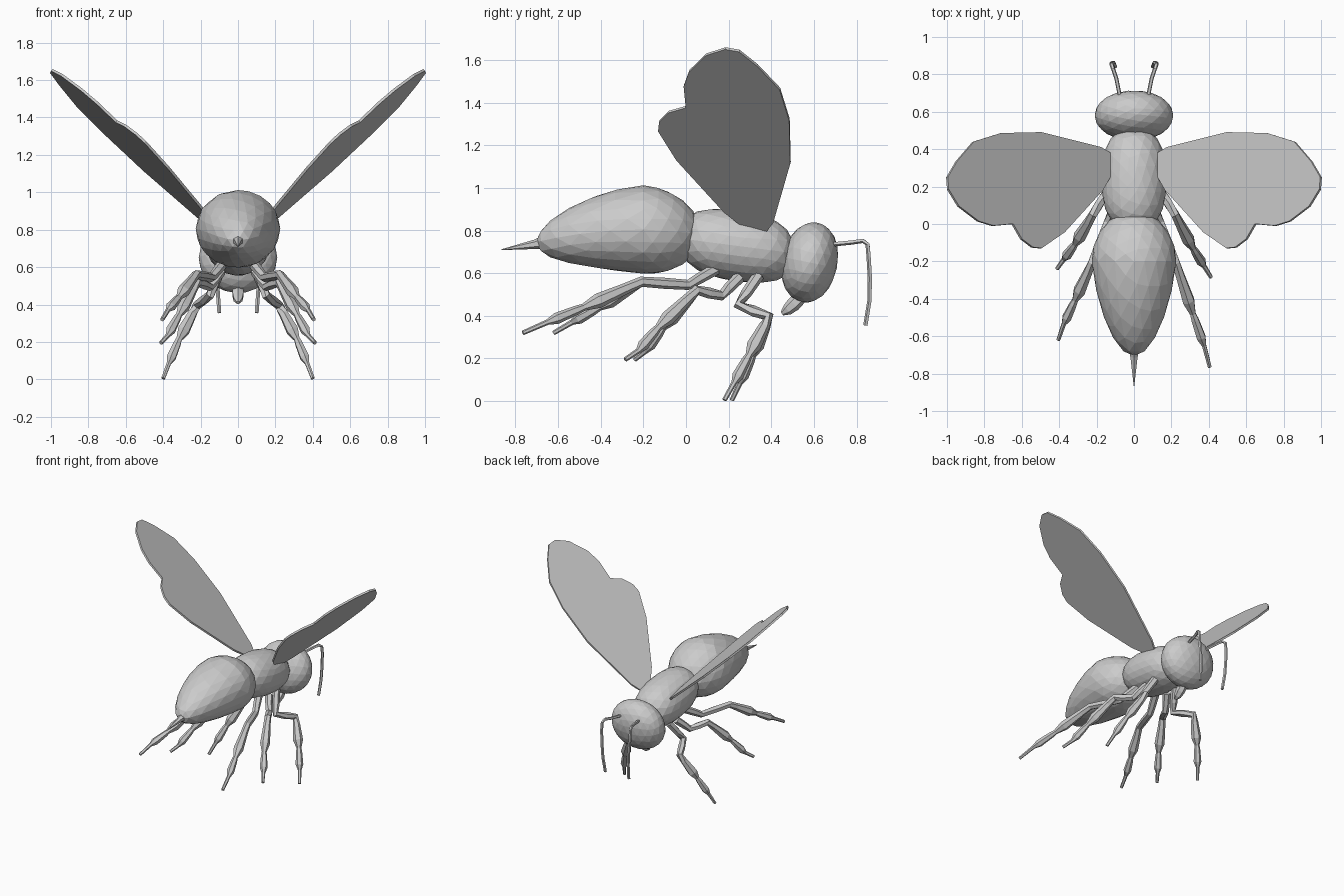
import bpy, bmesh
from mathutils import Vector, Matrix
from math import pi, cos, sin

if "Cube" in bpy.data.objects:
    bpy.data.objects.remove(bpy.data.objects["Cube"])


def finish(name, bm):
    bmesh.ops.recalc_face_normals(bm, faces=bm.faces)
    me = bpy.data.meshes.new(name)
    bm.to_mesh(me)
    bm.free()
    ob = bpy.data.objects.new(name, me)
    bpy.context.collection.objects.link(ob)
    return ob


def blob(name, back, mid, front, hx, hz, centre, power=2, taper=0):
    """Faceted egg along y: ends at back/front, widest at mid; centre(t) is its height."""
    bm = bmesh.new()
    bmesh.ops.create_icosphere(bm, subdivisions=3, radius=1)
    for v in bm.verts:
        t = max(-1, min(1, v.co.y))
        r = max((1 - t * t) ** 0.5, 1e-4)
        s = (1 - abs(t) ** power) ** (1 / power) / r if r > 0.01 else 1
        s *= 1 + taper * min(t, 0)
        y = mid + t * ((front - mid) if t > 0 else (mid - back))
        v.co = (v.co.x * s * hx, y, v.co.z * s * hz + centre(t))
    return finish(name, bm)


def tube(name, stations, sides=6):
    """Faceted tube through (point, radius) stations."""
    bm = bmesh.new()
    pts = [Vector(p) for p, r in stations]
    rings = []
    for i, (p, r) in enumerate(stations):
        a, b = pts[max(i - 1, 0)], pts[min(i + 1, len(pts) - 1)]
        d = (b - a).normalized()
        u = d.cross(Vector((1, 0, 0))).normalized()
        w = d.cross(u)
        rings.append([bm.verts.new(pts[i] + r * (cos(k * 2 * pi / sides) * u + sin(k * 2 * pi / sides) * w))
                      for k in range(sides)])
    for a, b in zip(rings, rings[1:]):
        for k in range(sides):
            n = (k + 1) % sides
            bm.faces.new((a[k], a[n], b[n], b[k]))
    bm.faces.new(rings[0])
    bm.faces.new(rings[-1])
    return finish(name, bm)


# Body
blob("abdomen", -0.705, -0.2, 0.07, 0.226, 0.207,
     lambda t: 0.805 - (0.06 * t * t if t < 0 else 0.02 * t), taper=-0 + 0.2)
blob("thorax", -0.03, 0.24, 0.51, 0.172, 0.166, lambda t: 0.728 - 0.035 * t, power=2.6)
head = blob("head", -0.13, 0, 0.13, 0.21, 0.19, lambda t: 0, power=2.1)
head.data.transform(Matrix.Translation((0, 0.58, 0.65)) @ Matrix.Rotation(-0.2, 4, 'X'))
tube("stinger", [((0, -0.66, 0.745), 0.035), ((0, -0.71, 0.735), 0.022), ((0, -0.865, 0.71), 0.002)])
tube("mouth", [((0, 0.55, 0.50), 0.03), ((0, 0.505, 0.455), 0.034), ((0, 0.475, 0.428), 0.027),
               ((0, 0.45, 0.41), 0.010)])

# Wings: flat outline (x, y) lying in a sloping plane
outline = [(.13, .38), (.18, .41), (.50, .49), (.716, .485), (.86, .44), (.95, .335), (1, .25),
           (.995, .185), (.94, .095), (.835, .015), (.755, -.01), (.65, 0), (.604, -.08),
           (.545, -.125), (.497, -.13), (.374, -.045), (.17, .18), (.13, .25)]
for side, tag in ((1, "right"), (-1, "left")):
    bm = bmesh.new()
    bm.faces.new([bm.verts.new((side * x, y, 0.775 + 0.93 * x - 0.25 * y)) for x, y in outline])
    wing = finish(tag + "_wing", bm)
    sol = wing.modifiers.new("thickness", 'SOLIDIFY')
    sol.thickness = 0.014
    sol.offset = 0

    # Antennae
    path = [(.075, .68, .735), (.095, .78, .745), (.112, .83, .752), (.12, .852, .735),
            (.122, .857, .68), (.115, .863, .58), (.108, .861, .47), (.10, .842, .355)]
    tube(tag + "_antenna", [((side * x, y, z), 0.011) for x, y, z in path], 5)

# Legs: hip, elbow, knee, shin end, foot start, toe
legs = {
    "front": [(.09, .34, .59), (.15, .245, .45), (.22, .39, .395), (.315, .295, .215), (.37, .225, .085), (.40, .18, .005)],
    "middle": [(.09, .25, .58), (.15, .165, .495), (.22, .05, .52), (.315, -.13, .345), (.375, -.225, .235), (.412, -.285, .195)],
    "hind": [(.08, .14, .62), (.14, .01, .545), (.225, -.21, .56), (.315, -.48, .44), (.375, -.65, .37), (.405, -.765, .32)],
}
# The left feet reach slightly further forward
left_shift = {"front": .035, "middle": .045, "hind": .145}
weights = [0, 0, 0, 0.5, 0.8, 1]
for name, path in legs.items():
    for side, tag in ((1, "right"), (-1, "left")):
        shift = left_shift[name] if side < 0 else 0
        p = [Vector((side * x, y + shift * w, z)) for (x, y, z), w in zip(path, weights)]
        st = [(p[0], .028), (p[0].lerp(p[1], .6), .026), (p[1], .024), (p[1].lerp(p[2], .5), .026),
              (p[2], .024), (p[2].lerp(p[3], .25), .026), (p[2].lerp(p[3], .75), .035),
              (p[3], .017), (p[3].lerp(p[4], .2), .022), (p[3].lerp(p[4], .75), .027),
              (p[4], .013), (p[5], .011)]
        tube(f"{tag}_{name}_leg", st)
